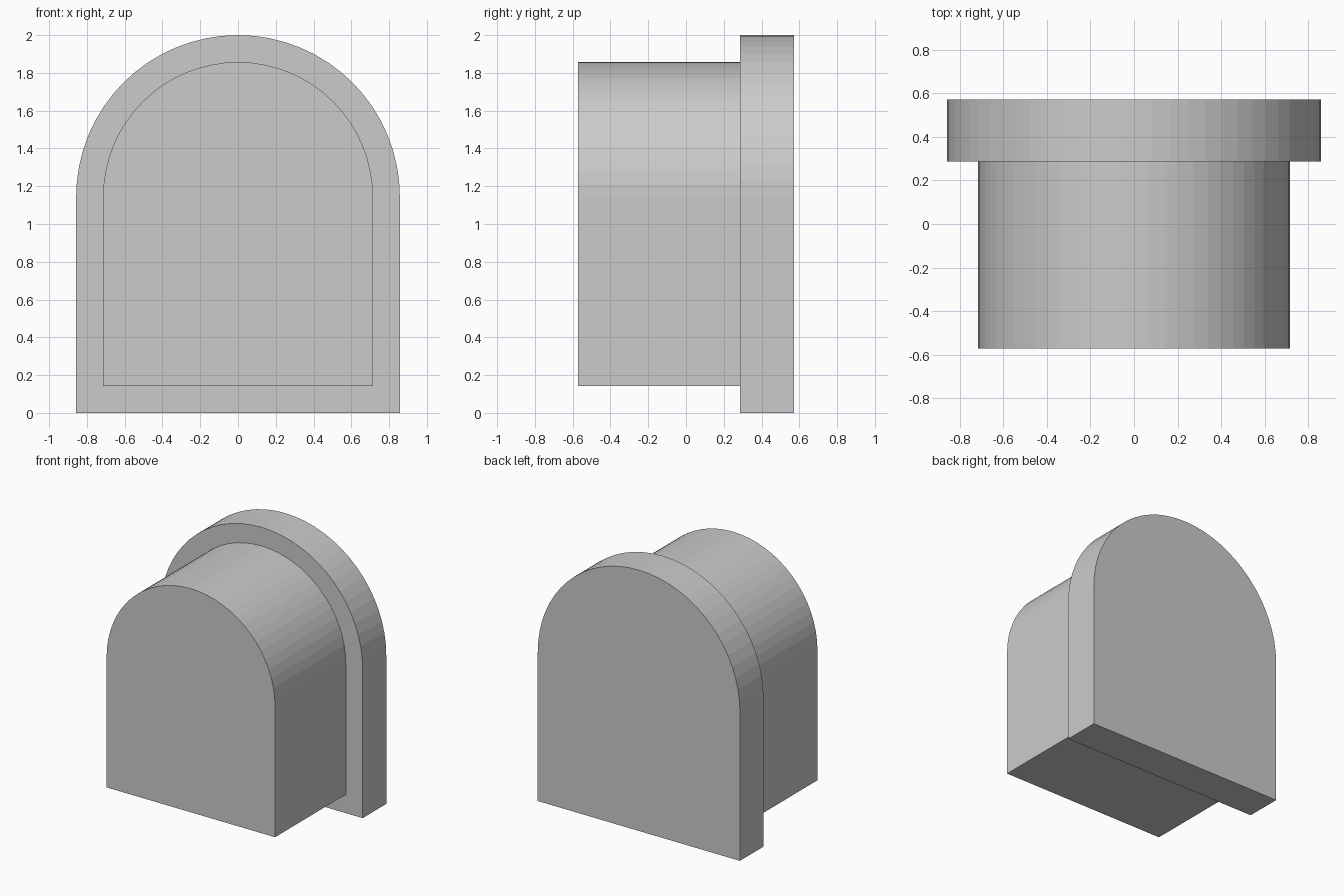
import bpy, bmesh
from math import pi, cos, sin

if "Cube" in bpy.data.objects:
    bpy.data.objects.remove(bpy.data.objects["Cube"])

U = 2 / 7          # base module
SPRING = 4 * U     # height where the arches begin
SEGMENTS = 32      # flat facets per half circle


def arched_block(name, radius, bottom, y_front, y_back):
    """Solid prism with a square base and a half-round top."""
    profile = [(-radius, bottom), (radius, bottom)]
    profile += [(radius * cos(pi * i / SEGMENTS), SPRING + radius * sin(pi * i / SEGMENTS))
                for i in range(SEGMENTS + 1)]
    bm = bmesh.new()
    face = bm.faces.new([bm.verts.new((x, y_front, z)) for x, z in profile])
    result = bmesh.ops.extrude_face_region(bm, geom=[face], use_keep_orig=True)
    moved = [v for v in result["geom"] if isinstance(v, bmesh.types.BMVert)]
    bmesh.ops.translate(bm, verts=moved, vec=(0, y_back - y_front, 0))
    bmesh.ops.recalc_face_normals(bm, faces=bm.faces)
    mesh = bpy.data.meshes.new(name)
    bm.to_mesh(mesh)
    bm.free()
    obj = bpy.data.objects.new(name, mesh)
    bpy.context.collection.objects.link(obj)
    return obj


# Main body, projecting forward
arched_block("body", 2.5 * U, 0.5 * U, -2 * U, U)

# Wider rim plate at the back
arched_block("back_plate", 3 * U, 0, U, 2 * U)
